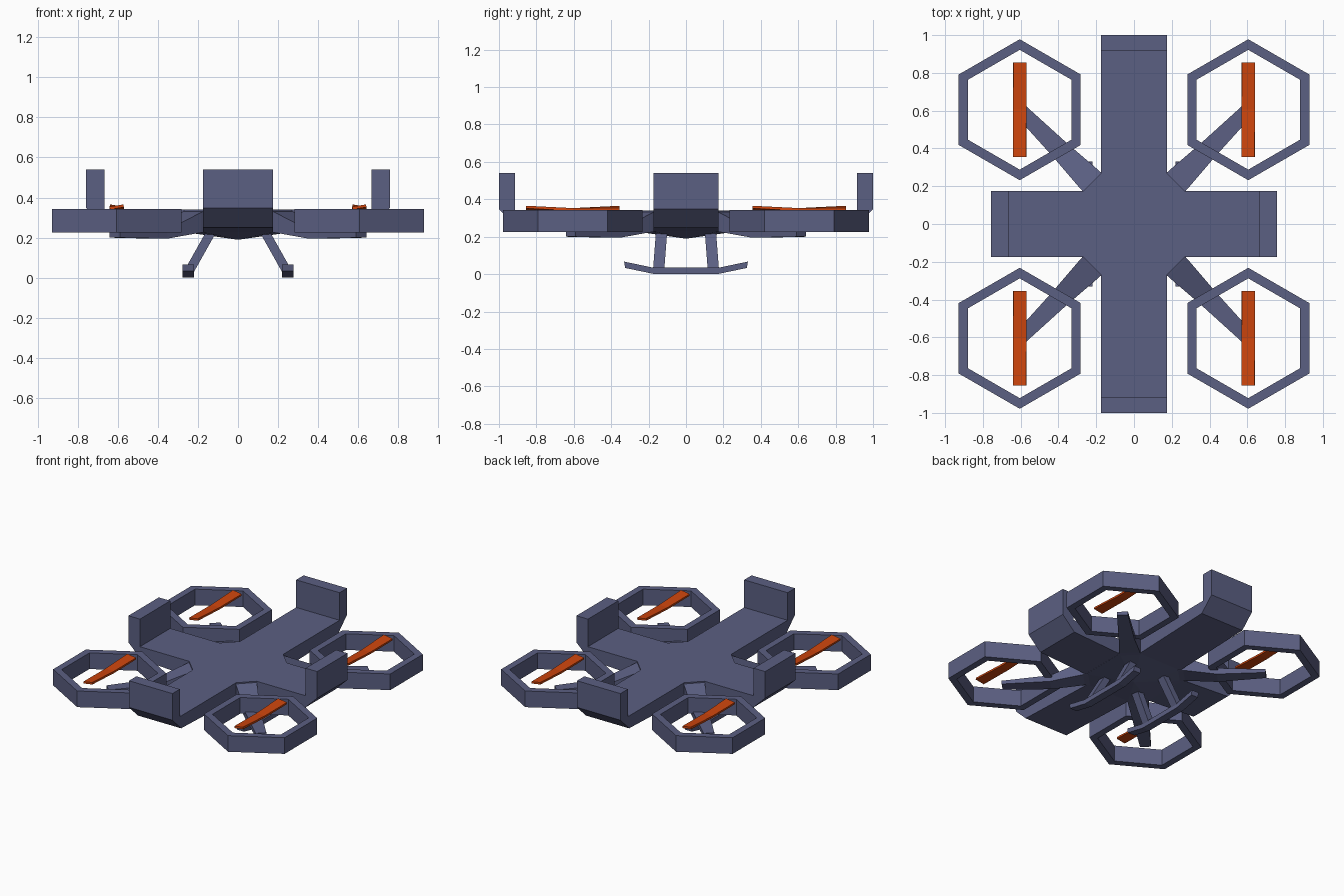
import bpy, bmesh, math
from mathutils import Vector

if "Cube" in bpy.data.objects:
    bpy.data.objects.remove(bpy.data.objects["Cube"])


def material(name, rgb):
    m = bpy.data.materials.new(name)
    m.diffuse_color = (*rgb, 1)
    m.use_nodes = True
    m.node_tree.nodes["Principled BSDF"].inputs["Base Color"].default_value = m.diffuse_color
    return m


NAVY = material("slate_blue", (0.105, 0.115, 0.225))
ORANGE = material("orange", (0.62, 0.06, 0.004))


def loft(name, sections, mat=NAVY):
    """Solid skin through a list of equal-length point loops, capped at both ends."""
    bm = bmesh.new()
    rings = [[bm.verts.new(p) for p in s] for s in sections]
    n = len(rings[0])
    for a, b in zip(rings, rings[1:]):
        for i in range(n):
            j = (i + 1) % n
            bm.faces.new((a[i], a[j], b[j], b[i]))
    bm.faces.new(rings[0])
    bm.faces.new(rings[-1][::-1])
    bmesh.ops.recalc_face_normals(bm, faces=bm.faces)
    me = bpy.data.meshes.new(name)
    bm.to_mesh(me)
    bm.free()
    me.materials.append(mat)
    ob = bpy.data.objects.new(name, me)
    bpy.context.collection.objects.link(ob)
    return ob


# Crossed deck beams with upright end walls and undercut tips
def beam(name, length, inner, along_y):
    half = [(inner, 0.34), (inner, 0.54), (length, 0.54), (length, 0.347),
            (length - 0.1, 0.25), (0.2, 0.225)]
    prof = half + [(-u, z) for u, z in reversed(half)]
    w = 0.174
    if along_y:
        loft(name, [[(x, u, z) for u, z in prof] for x in (-w, w)])
    else:
        loft(name, [[(u, y, z) for u, z in prof] for y in (-w, w)])


beam("long_beam", 1.0, 0.915, True)
beam("cross_beam", 0.757, 0.665, False)

# Octagonal centre with a shallow pointed belly
octagon = [(0.27, -0.174), (0.27, 0.174), (0.174, 0.27), (-0.174, 0.27),
           (-0.27, 0.174), (-0.27, -0.174), (-0.174, -0.27), (0.174, -0.27)]
loft("hub", [[(x * s, y * s, z) for x, y in octagon]
             for s, z in ((1, 0.34), (1, 0.228), (0.01, 0.19))])

# Rotor units, one per corner
C = 0.605
for sx, side in ((-1, "left"), (1, "right")):
    for sy, end in ((-1, "front"), (1, "back")):
        tag = f"{end}_{side}"
        # Diagonal arm, tapering and dropping under the guard
        d = Vector((sx, sy, 0)).normalized()
        n = Vector((-d.y, d.x, 0))
        secs = []
        for r, w, lo, hi in ((0.29, 0.07, 0.226, 0.34), (0.33, 0.069, 0.225, 0.325),
                             (0.55, 0.052, 0.195, 0.24), (0.87, 0.036, 0.2, 0.225)):
            secs.append([d * r + n * (w * k) + Vector((0, 0, z))
                         for k, z in ((-1, lo), (1, lo), (1, hi), (-1, hi))])
        loft("arm_" + tag, secs)

        # Hexagonal guard ring
        corners = [(math.sin(k * math.pi / 3), math.cos(k * math.pi / 3)) for k in range(6)]
        bm = bmesh.new()
        loops = [[bm.verts.new((sx * C + x * r, sy * C + y * r, z)) for x, y in corners]
                 for r, z in ((0.373, 0.225), (0.373, 0.342), (0.317, 0.342), (0.317, 0.225))]
        for a in range(4):
            p, q = loops[a], loops[(a + 1) % 4]
            for i in range(6):
                j = (i + 1) % 6
                bm.faces.new((p[i], p[j], q[j], q[i]))
        bmesh.ops.recalc_face_normals(bm, faces=bm.faces)
        me = bpy.data.meshes.new("guard_" + tag)
        bm.to_mesh(me)
        bm.free()
        me.materials.append(NAVY)
        bpy.context.collection.objects.link(bpy.data.objects.new("guard_" + tag, me))

        # Two-bladed rotor with opposite pitch on each blade
        secs = []
        for y, tilt, z0 in ((-0.25, 0.16, 0.353), (0, 0, 0.346), (0.25, -0.16, 0.353)):
            c, s = math.cos(tilt), math.sin(tilt)
            secs.append([(sx * C + x * c - z * s, sy * C + y, z0 + x * s + z * c)
                         for x, z in ((-0.035, -0.007), (0.035, -0.007),
                                      (0.035, 0.007), (-0.035, 0.007))])
        loft("rotor_" + tag, secs, ORANGE)

        # Splayed landing strut
        def square(x, y, z):
            return [(sx * (x + a * 0.026), sy * (y + b * 0.03), z)
                    for a, b in ((-1, -1), (1, -1), (1, 1), (-1, 1))]
        loft("strut_" + tag, [square(0.248, 0.146, 0.025), square(0.13, 0.13, 0.235)])

    # Landing skid with upturned tips
    path = [(-0.328, 0.05), (-0.175, 0.018), (0.175, 0.018), (0.328, 0.05)]
    loft("skid_" + side, [[(sx * 0.248 + a * 0.028, y + b * 0.003 * (1 if y > 0 else -1), z + b * 0.017)
                           for a, b in ((-1, -1), (1, -1), (1, 1), (-1, 1))]
                          for y, z in path])
